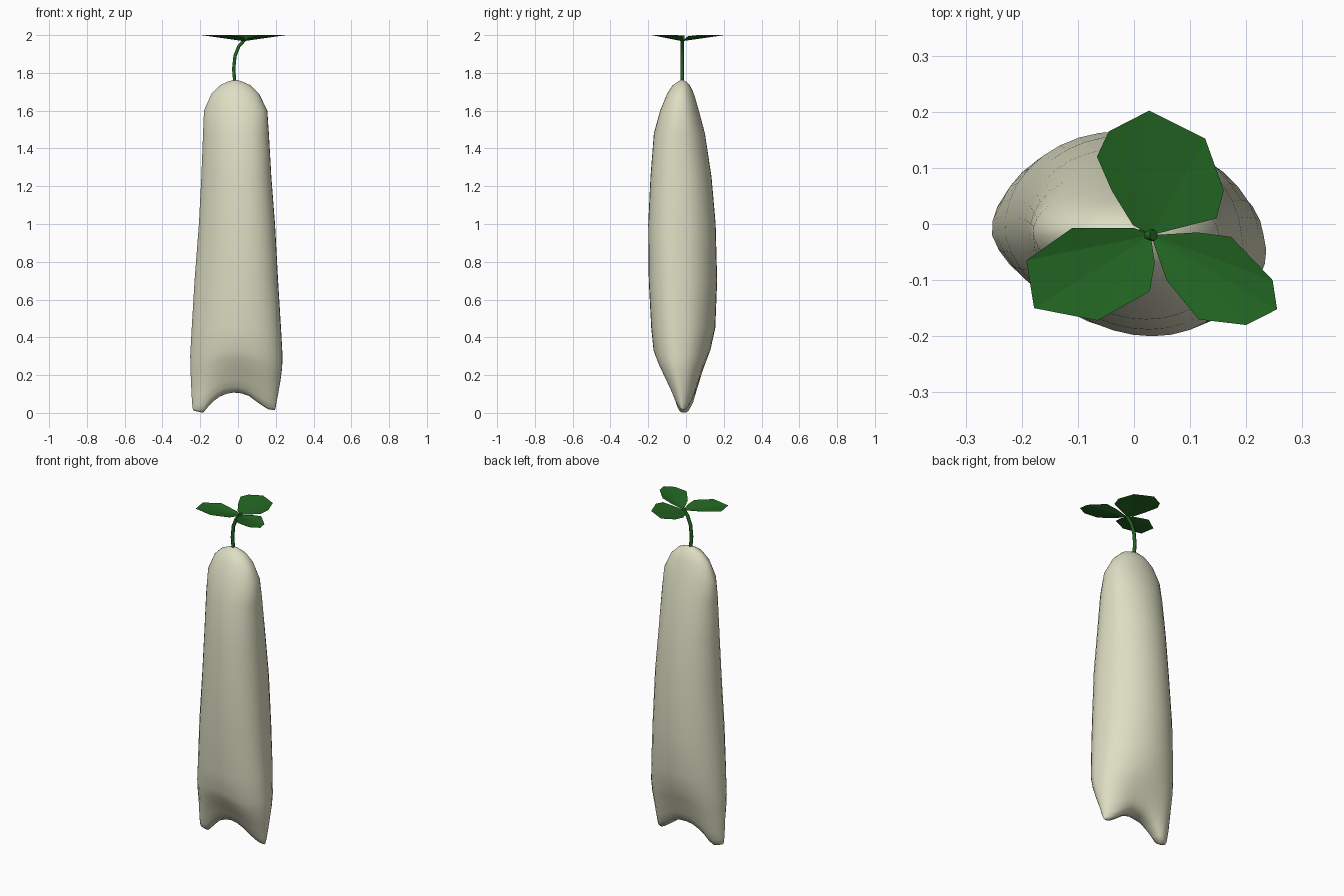
import bpy, bmesh, math

if "Cube" in bpy.data.objects:
    bpy.data.objects.remove(bpy.data.objects["Cube"])


def material(name, color):
    m = bpy.data.materials.new(name)
    m.diffuse_color = (*color, 1)
    m.use_nodes = True
    m.node_tree.nodes["Principled BSDF"].inputs["Base Color"].default_value = m.diffuse_color
    return m


def make_object(name, bm, mat, smooth):
    bmesh.ops.recalc_face_normals(bm, faces=bm.faces)
    me = bpy.data.meshes.new(name)
    bm.to_mesh(me)
    bm.free()
    me.materials.append(mat)
    for p in me.polygons:
        p.use_smooth = smooth
    ob = bpy.data.objects.new(name, me)
    bpy.context.collection.objects.link(ob)
    return ob


def interp(table, x):
    if x <= table[0][0]:
        return table[0][1]
    for (a, va), (b, vb) in zip(table, table[1:]):
        if x <= b:
            return va + (vb - va) * (x - a) / (b - a)
    return table[-1][1]


cream = material("cream", (0.73, 0.73, 0.55))
green = material("green", (0.016, 0.13, 0.016))

# Body: rings of (z, x min, x max, y min, y max)
rings = [
    (1.755, -0.05, 0.02, -0.04, 0.0),
    (1.735, -0.095, 0.065, -0.07, 0.02),
    (1.69, -0.14, 0.11, -0.1, 0.042),
    (1.6, -0.18, 0.152, -0.137, 0.068),
    (1.48, -0.185, 0.16, -0.17, 0.1),
    (1.25, -0.194, 0.173, -0.188, 0.135),
    (1.0, -0.207, 0.192, -0.2, 0.157),
    (0.7, -0.23, 0.208, -0.197, 0.165),
    (0.45, -0.245, 0.223, -0.184, 0.155),
    (0.3, -0.253, 0.231, -0.172, 0.13),
    (0.23, -0.252, 0.229, -0.15, 0.11),
    (0.16, -0.249, 0.22, -0.12, 0.09),
    (0.09, -0.246, 0.211, -0.09, 0.072),
    (0.04, -0.243, 0.203, -0.07, 0.055),
    (0.012, -0.24, 0.199, -0.05, 0.035),
    (0.0, -0.235, 0.195, -0.03, 0.012),
]
# Underside height along x: two feet with an arch between
floor = [(-0.235, 0.012), (-0.185, 0.0), (-0.14, 0.055), (-0.08, 0.098), (-0.01, 0.11),
         (0.05, 0.096), (0.1, 0.058), (0.16, 0.018), (0.2, 0.015)]
N, BLEND = 36, 0.45

bm = bmesh.new()
loops = []
for z, x0, x1, y0, y1 in rings:
    cx, rx, cy = (x0 + x1) / 2, (x1 - x0) / 2, -0.02
    loop = []
    for i in range(N):
        a = 2 * math.pi * i / N
        c, s = math.cos(a), math.sin(a)
        ry = (y1 - cy) if s > 0 else (cy - y0)
        skew = (0.06 if s > 0 else 0.2) * rx * min(1, ry / 0.1)
        x = cx + rx * c - skew * s
        zz = z
        if z < BLEND:
            zz = z + interp(floor, x) * (1 - z / BLEND)
        loop.append(bm.verts.new((x, cy + ry * s, zz)))
    loops.append(loop)
for la, lb in zip(loops, loops[1:]):
    for i in range(N):
        j = (i + 1) % N
        bm.faces.new((la[i], la[j], lb[j], lb[i]))
# Crown cap
top = bm.verts.new((-0.015, -0.02, 1.765))
for i in range(N):
    bm.faces.new((loops[0][i], loops[0][(i + 1) % N], top))
# Underside strip joins the front half of the last ring to the back half
b = loops[-1]
for i in range(N // 2):
    quad = [b[i], b[i + 1], b[(N - i - 1) % N], b[(N - i) % N]]
    bm.faces.new(list(dict.fromkeys(quad)))
make_object("body", bm, cream, True)

# Stem: bent tube
curve = bpy.data.curves.new("stem", "CURVE")
curve.dimensions = "3D"
curve.bevel_depth = 0.01
curve.bevel_resolution = 1
curve.use_fill_caps = True
path = [(-0.016, 1.74), (-0.023, 1.82), (-0.016, 1.89), (0.004, 1.94), (0.035, 1.975)]
sp = curve.splines.new("POLY")
sp.points.add(len(path) - 1)
for p, (x, z) in zip(sp.points, path):
    p.co = (x, -0.02, z, 1)
curve.materials.append(green)
bpy.context.collection.objects.link(bpy.data.objects.new("stem", curve))

# Leaves: flat sheets dipping towards the stem
BASE = (0.03, -0.02)
leaves = {
    "leaf_back": [(0.147, 0.01), (0.16, 0.06), (0.127, 0.152), (0.027, 0.202),
                  (-0.045, 0.165), (-0.066, 0.12), (-0.04, 0.06), (-0.002, -0.002)],
    "leaf_left": [(0.0, -0.007), (-0.11, -0.007), (-0.192, -0.065), (-0.178, -0.15),
                  (-0.065, -0.172), (0.028, -0.12), (0.037, -0.07)],
    "leaf_right": [(0.058, -0.1), (0.115, -0.17), (0.2, -0.18), (0.255, -0.152),
                   (0.247, -0.1), (0.173, -0.023), (0.113, -0.015)],
}
for name, outline in leaves.items():
    bm = bmesh.new()
    base = bm.verts.new((*BASE, 1.968))
    vs = []
    for x, y in outline:
        r = math.hypot(x - BASE[0], y - BASE[1])
        vs.append(bm.verts.new((x, y, 2.0 - 0.03 * max(0, 1 - r / 0.15))))
    for p, q in zip(vs, vs[1:]):
        bm.faces.new((base, p, q))
    make_object(name, bm, green, False)
